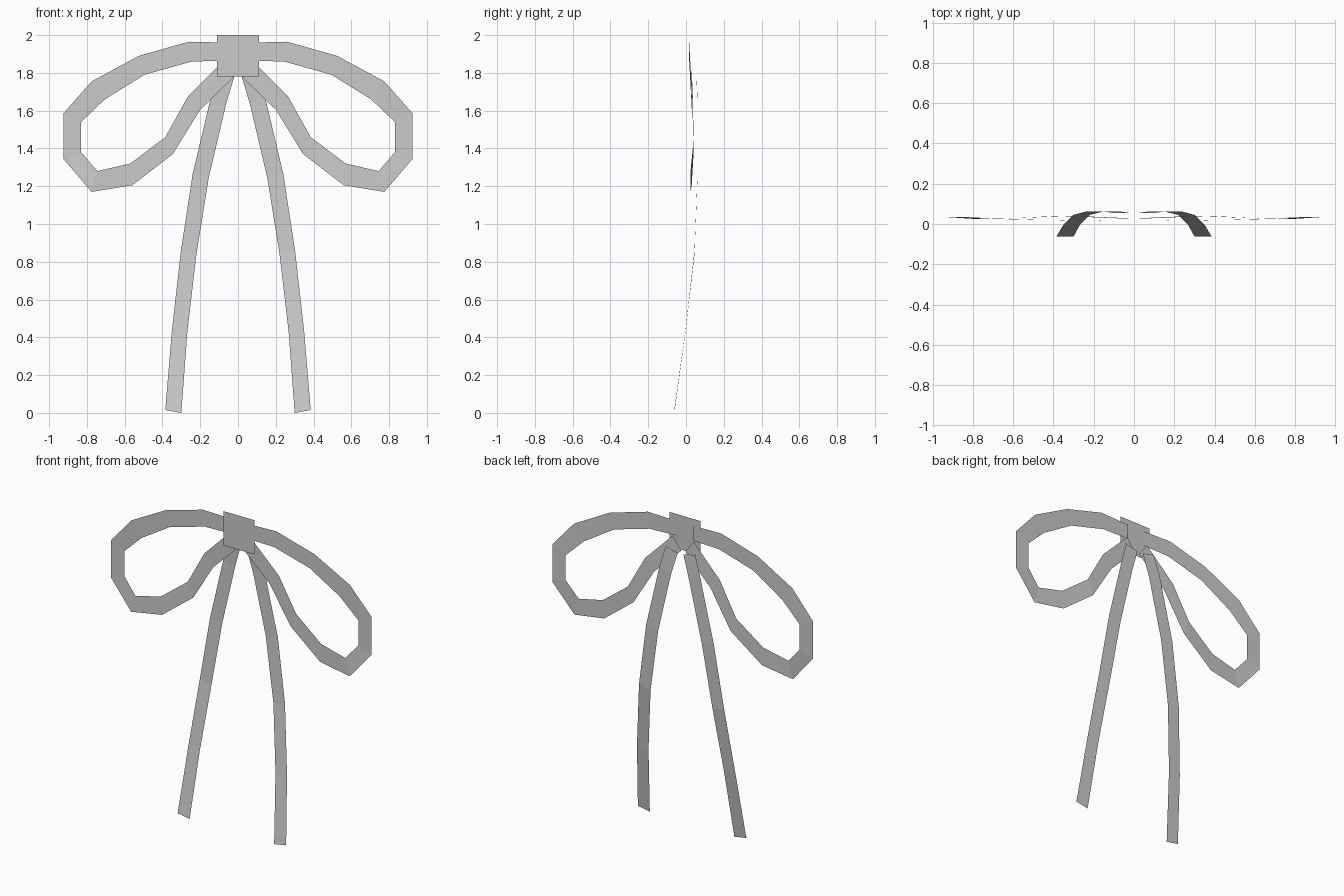
import bpy


def ribbon(name, stations, mirror=True):
    """Flat strip; each station is (outer x, outer z, inner x, inner z, y)."""
    verts = []
    for ox, oz, ix, iz, y in stations:
        verts += [(ox, y, oz), (ix, y, iz)]
    faces = [(2 * i, 2 * i + 1, 2 * i + 3, 2 * i + 2)
             for i in range(len(stations) - 1)]
    mesh = bpy.data.meshes.new(name)
    mesh.from_pydata(verts, [], faces)
    mesh.update()
    obj = bpy.data.objects.new(name, mesh)
    bpy.context.collection.objects.link(obj)
    if mirror:
        mod = obj.modifiers.new("mirror", 'MIRROR')
        mod.use_mirror_merge = False
    return obj


# Bow loops, left and right
ribbon("bow_loops", [
    (0.06, 1.96, 0.06, 1.865, 0.015),
    (0.26, 1.965, 0.245, 1.86, 0.017),
    (0.525, 1.89, 0.495, 1.79, 0.021),
    (0.775, 1.755, 0.705, 1.66, 0.028),
    (0.925, 1.585, 0.83, 1.54, 0.034),
    (0.925, 1.345, 0.83, 1.38, 0.034),
    (0.775, 1.17, 0.745, 1.28, 0.024),
    (0.56, 1.205, 0.57, 1.32, 0.03),
    (0.345, 1.37, 0.385, 1.46, 0.04),
    (0.20, 1.605, 0.265, 1.675, 0.036),
    (0.015, 1.785, 0.075, 1.865, 0.028),
])

# Hanging tails, left and right
ribbon("bow_tails", [
    (0.105, 1.80, 0.02, 1.78, 0.055),
    (0.145, 1.665, 0.063, 1.635, 0.061),
    (0.24, 1.265, 0.155, 1.245, 0.061),
    (0.302, 0.86, 0.22, 0.84, 0.045),
    (0.35, 0.435, 0.268, 0.43, -0.003),
    (0.385, 0.015, 0.30, 0.0, -0.062),
])

# Square knot in front of the loops
ribbon("knot", [
    (-0.11, 2.0, -0.11, 1.78, 0.008),
    (0.11, 2.0, 0.11, 1.78, 0.008),
], mirror=False)
